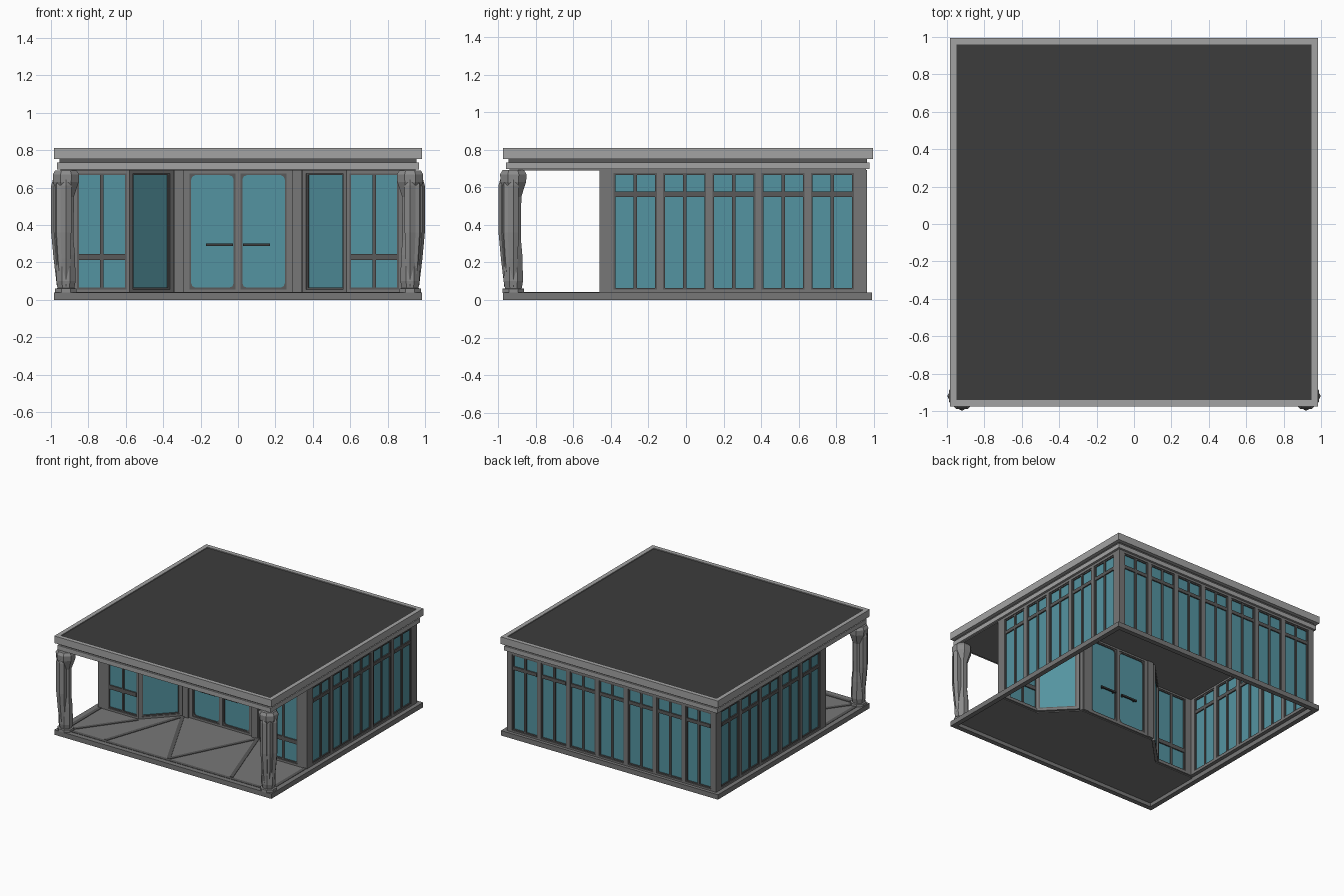
import bpy, bmesh, math
from mathutils import Matrix, Vector

if "Cube" in bpy.data.objects:
    bpy.data.objects.remove(bpy.data.objects["Cube"])


def mat(name, rgb):
    m = bpy.data.materials.new(name)
    m.diffuse_color = (*rgb, 1)
    m.use_nodes = True
    m.node_tree.nodes["Principled BSDF"].inputs["Base Color"].default_value = m.diffuse_color
    return m


LIGHT = mat("light_stone", (.37, .37, .37))
STONE = mat("mid_stone", (.185, .185, .185))
FRAME = mat("frame_grey", (.10, .10, .10))
DARK = mat("roof_dark", (.045, .045, .045))
GLASS = mat("teal_glass", (.088, .295, .355))
SHARD = mat("column_stone", (.26, .26, .26))

parts = {}


def part(name, material):
    """One growing mesh per named part."""
    if name not in parts:
        parts[name] = (bmesh.new(), material)
    return parts[name][0]


def box(name, material, lo, hi, m=Matrix()):
    bm = part(name, material)
    lo, hi = Vector(lo), Vector(hi)
    t = m @ Matrix.Translation((lo + hi) / 2) @ Matrix.Diagonal((*(hi - lo), 1))
    bmesh.ops.create_cube(bm, size=1, matrix=t)


def prism(name, material, pts, axis, m=Matrix()):
    """Extrude a 3D outline along a vector."""
    bm = part(name, material)
    f = bm.faces.new([bm.verts.new(m @ Vector(p)) for p in pts])
    r = bmesh.ops.extrude_face_region(bm, geom=[f], use_keep_orig=True)
    d = m.to_3x3() @ Vector(axis)
    bmesh.ops.translate(bm, vec=d, verts=[v for v in r['geom'] if isinstance(v, bmesh.types.BMVert)])


def loft(name, material, rings, sides, turn=0):
    """Faceted solid through rings of (x, y, z, radius)."""
    bm = part(name, material)
    loops = []
    for x, y, z, r in rings:
        a = [turn + 2 * math.pi * i / sides for i in range(sides)]
        loops.append([bm.verts.new((x + r * math.cos(t), y + r * math.sin(t), z)) for t in a])
    for p, q in zip(loops, loops[1:]):
        for i in range(sides):
            j = (i + 1) % sides
            bm.faces.new((p[i], p[j], q[j], q[i]))
    bm.faces.new(loops[0][::-1])
    bm.faces.new(loops[-1])


def frame4(name, material, x, y0, y1, z0, z1, w):
    """Rectangular ring of four bars."""
    box(name, material, (-x, y0, z0), (x, y0 + w, z1))
    box(name, material, (-x, y1 - w, z0), (x, y1, z1))
    for a, b in ((-x, -x + w), (x - w, x)):
        box(name, material, (a, y0 + w, z0), (b, y1 - w, z1))


# --- base rim and porch floor
frame4("base_rim", STONE, .985, -.975, .992, 0, .04, .04)
outline = [(-.95, -.94), (.95, -.94), (.95, -.44), (.58, -.44), (.345, -.20),
           (-.345, -.20), (-.58, -.44), (-.95, -.44)]
prism("porch_floor", STONE, [(x, y, .03) for x, y in outline], (0, 0, .008))

# --- inlaid floor strips fanning out from the entrance


def strip(a, b, w=.028):
    a, b = Vector((*a, 0)), Vector((*b, 0))
    d = b - a
    m = Matrix.Translation(a) @ Matrix.Rotation(math.atan2(d.y, d.x), 4, 'Z')
    box("floor_strips", FRAME, (0, -w / 2, .036), (d.length, w / 2, .042), m)


for s in (-1, 1):
    strip((s * .34, -.23), (0, -.9))
    strip((s * .34, -.23), (s * .57, -.9))
    strip((s * .58, -.47), (s * .9, -.9))
    strip((s * .93, -.92), (s * .93, -.46))
strip((-.93, -.92), (.93, -.92))

# --- roof: stepped cornice, dark top, ceiling
box("roof_fascia", LIGHT, (-.968, -.96, .697), (.968, .977, .733))
box("roof_groove", FRAME, (-.955, -.946, .733), (.955, .964, .752))
frame4("roof_cornice", LIGHT, .985, -.975, .995, .752, .81, .035)
box("roof_top", DARK, (-.951, -.941, .752), (.951, .961, .803))
box("ceiling", STONE, (-.95, -.94, .69), (.95, .96, .698))

# --- walls
Z0, Z1, G0, G1 = .036, .692, .055, .676


def wall(tag, p0, p1, windows, vertical=True, bar=None, depth=.035):
    """Posts fill the gaps between windows; u runs along, v goes inward."""
    a, b = Vector((*p0, 0)), Vector((*p1, 0))
    d = b - a
    L = d.length
    m = Matrix.Translation(a) @ Matrix.Rotation(math.atan2(d.y, d.x), 4, 'Z')
    edges = [0] + [e for w in windows for e in w] + [L]
    for u0, u1 in zip(edges[::2], edges[1::2]):
        box(tag + "_posts", STONE, (u0, 0, Z0), (u1, depth, Z1), m)
    for u0, u1 in windows:
        box(tag + "_posts", STONE, (u0, 0, Z0), (u1, depth, G0), m)
        box(tag + "_posts", STONE, (u0, 0, G1), (u1, depth, Z1), m)
        box(tag + "_glass", GLASS, (u0, .014, G0), (u1, .022, G1), m)
        t = .01
        f = tag + "_window_frames"
        for c in (u0, u1 - t):
            box(f, FRAME, (c, .006, G0), (c + t, .030, G1), m)
        for c in (G0, G1 - t):
            box(f, FRAME, (u0 + t, .006, c), (u1 - t, .030, c + t), m)
        if vertical:
            c = (u0 + u1) / 2
            box(f, FRAME, (c - .009, .005, G0 + t), (c + .009, .031, G1 - t), m)
        if bar:
            box(f, FRAME, (u0 + t, .004, bar[0]), (u1 - t, .032, bar[1]), m)
    return m


P, W = .2625, .23
X, YF, YB = .95, -.46, .965
side = [(.075 + P * k, .075 + P * k + W) for k in range(5)]
side_rev = [(YB - YF - b, YB - YF - a) for a, b in reversed(side)]
back = [(X + (k - 3) * P - W / 2, X + (k - 3) * P + W / 2) for k in range(7)]
wall("right_wall", (X, YF), (X, YB), side, bar=(.55, .578))
wall("back_wall", (X, YB), (-X, YB), back, bar=(.55, .578))
wall("left_wall", (-X, YB), (-X, YF), side_rev, bar=(.55, .578))
wall("front_left_wall", (-X, YF), (-.58, YF), [(.09, .355)], bar=(.212, .245))
wall("front_right_wall", (.58, YF), (X, YF), [(.015, .28)], bar=(.212, .245))
wall("angled_left_wall", (-.58, YF), (-.345, -.22), [(.025, .311)], vertical=False)
wall("angled_right_wall", (.345, -.22), (.58, YF), [(.025, .311)], vertical=False)
m = wall("door", (-.345, -.22), (.345, -.22), [(.085, .331), (.359, .605)], vertical=False)

# --- rounded door glass corners, entrance posts and handles
for u0, u1 in ((.095, .321), (.369, .595)):
    for u, su in ((u0, 1), (u1, -1)):
        for z, sz in ((G0 + .01, 1), (G1 - .01, -1)):
            c = .022
            pts = [(u, .006, z), (u + su * c, .006, z), (u + su * c * .3, .006, z + sz * c * .3), (u, .006, z + sz * c)]
            prism("door_corner_fillets", FRAME, pts, (0, .024, 0), m)
for s in (-1, 1):
    box("entrance_posts", STONE, (s * .315 - .026, -.235, Z0), (s * .315 + .026, -.18, Z1))
    for y in (-.24, -.178):
        a, b = sorted((s * .028, s * .172))
        box("door_handles", DARK, (a, y - .006, .288), (b, y + .006, .302))
        for x in (s * .045, s * .155):
            y2 = -.21
            box("door_handles", DARK, (x - .005, min(y, y2), .29), (x + .005, max(y, y2), .30))

# --- faceted porch columns with outward shards
for s, side_name in ((-1, "left"), (1, "right")):
    cx, cy = s * .92, -.92
    core = [(.038, .062), (.06, .062), (.062, .048), (.10, .056), (.24, .052), (.32, .044),
            (.55, .046), (.63, .074), (.67, .076), (.692, .062)]
    loft(side_name + "_column", SHARD, [(cx, cy, z, r) for z, r in core], 8, math.pi / 8)
    for dx, dy, k in ((s, 0, 1), (0, -1, 1), (s * .7, -.7, .85)):
        ring = [(.07, .030, .018), (.22, .038, .028), (.36, .046, .033),
                (.61, .046, .033), (.67, .036, .026), (.688, .03, .015)]
        loft(side_name + "_column_shards", SHARD,
             [(cx + dx * o * k, cy + dy * o * k, z, r) for z, o, r in ring], 6,
             math.atan2(dy, dx))

# --- turn the collected meshes into objects
for name, (bm, material) in parts.items():
    bmesh.ops.recalc_face_normals(bm, faces=bm.faces)
    me = bpy.data.meshes.new(name)
    bm.to_mesh(me)
    bm.free()
    me.materials.append(material)
    bpy.context.collection.objects.link(bpy.data.objects.new(name, me))
